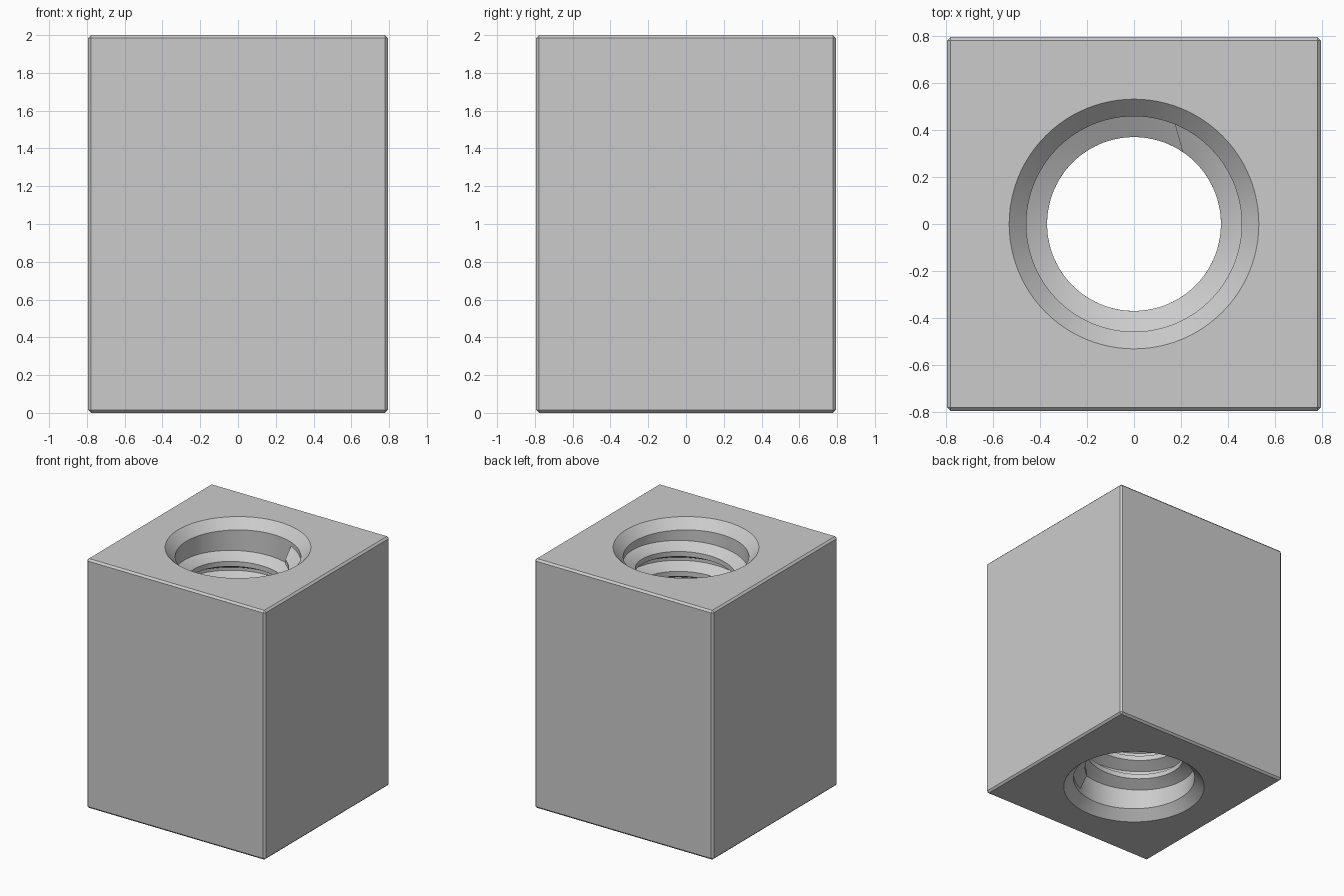
import bpy, bmesh
from math import pi, radians, cos, sin

if "Cube" in bpy.data.objects:
    bpy.data.objects.remove(bpy.data.objects["Cube"], do_unlink=True)

HALF, HEIGHT = 0.793, 2.0
EDGE = 0.015                     # outer edge chamfer
R_RIM, R_ROOT, R_CREST = 0.53, 0.457, 0.369
SINK = R_RIM - R_ROOT            # 45 degree countersink
SEG = 96

grey = bpy.data.materials.new("plain_grey")
grey.use_nodes = True
grey.diffuse_color = (0.6, 0.6, 0.6, 1)
grey.node_tree.nodes["Principled BSDF"].inputs["Base Color"].default_value = (0.6, 0.6, 0.6, 1)


def make_object(name, bm):
    bmesh.ops.recalc_face_normals(bm, faces=bm.faces)
    mesh = bpy.data.meshes.new(name)
    bm.to_mesh(mesh)
    bm.free()
    mesh.materials.append(grey)
    obj = bpy.data.objects.new(name, mesh)
    bpy.context.collection.objects.link(obj)
    return obj


def activate(obj):
    bpy.ops.object.select_all(action='DESELECT')
    obj.select_set(True)
    bpy.context.view_layer.objects.active = obj


def skin(bm, rings, closed_rings):
    """Join successive rings of points with quads and cap both ends."""
    rows = [[bm.verts.new(p) for p in ring] for ring in rings]
    n = len(rows[0])
    for a, b in zip(rows, rows[1:]):
        for i in range(n):
            j = (i + 1) % n
            bm.faces.new((a[i], a[j], b[j], b[i]))
    if closed_rings:
        bm.faces.new(rows[0])
        bm.faces.new(rows[-1])


# Block with chamfered edges
bm = bmesh.new()
bmesh.ops.create_cube(bm, size=1)
for v in bm.verts:
    v.co = (v.co.x * 2 * HALF, v.co.y * 2 * HALF, (v.co.z + 0.5) * HEIGHT)
bmesh.ops.bevel(bm, geom=bm.edges[:], offset=EDGE, segments=1, affect='EDGES')
block = make_object("nut_block", bm)

# Bore cutter: through hole with a countersink at each end
over = 0.05
profile = [(R_RIM + over, -over), (R_ROOT, SINK),
           (R_ROOT, HEIGHT - SINK), (R_RIM + over, HEIGHT + over)]
bm = bmesh.new()
skin(bm, [[(r * cos(2 * pi * i / SEG), r * sin(2 * pi * i / SEG), z)
           for i in range(SEG)] for r, z in profile], True)
cutter = make_object("bore_cutter", bm)
cutter.hide_render = True

cut = block.modifiers.new("bore", 'BOOLEAN')
cut.operation = 'DIFFERENCE'
cut.solver = 'EXACT'
cut.object = cutter
activate(block)
bpy.ops.object.modifier_apply(modifier=cut.name)
bpy.data.objects.remove(cutter, do_unlink=True)
bpy.ops.object.shade_smooth_by_angle(angle=radians(25))

# Internal thread ridge: a trapezoid swept up a right-hand helix
END_DEPTH = 0.175                # depth of the ridge centre at each end
TURNS = 10 + 124 / 360
START = radians(-62)
TILT = radians(6)                # ends slope back towards the crest
pitch = (HEIGHT - 2 * END_DEPTH) / TURNS
crest_half, root_half = pitch / 8, pitch * 7 / 16
section = [(R_ROOT + 0.004, -root_half, -1), (R_CREST, -crest_half, 1),
           (R_CREST, crest_half, 1), (R_ROOT + 0.004, root_half, -1)]
steps = int(TURNS * SEG)
rings = []
for s in range(steps + 1):
    t = s / steps
    ring = []
    for r, dz, side in section:
        # Root runs slightly past the crest at both ends
        turn = TURNS * 2 * pi * t + side * TILT * (1 - 2 * t)
        rise = END_DEPTH + pitch * turn / (2 * pi) + dz
        ring.append((r * cos(START + turn), r * sin(START + turn), rise))
    rings.append(ring)
bm = bmesh.new()
skin(bm, rings, True)
thread = make_object("thread_ridge", bm)
activate(thread)
bpy.ops.object.shade_smooth_by_angle(angle=radians(25))
